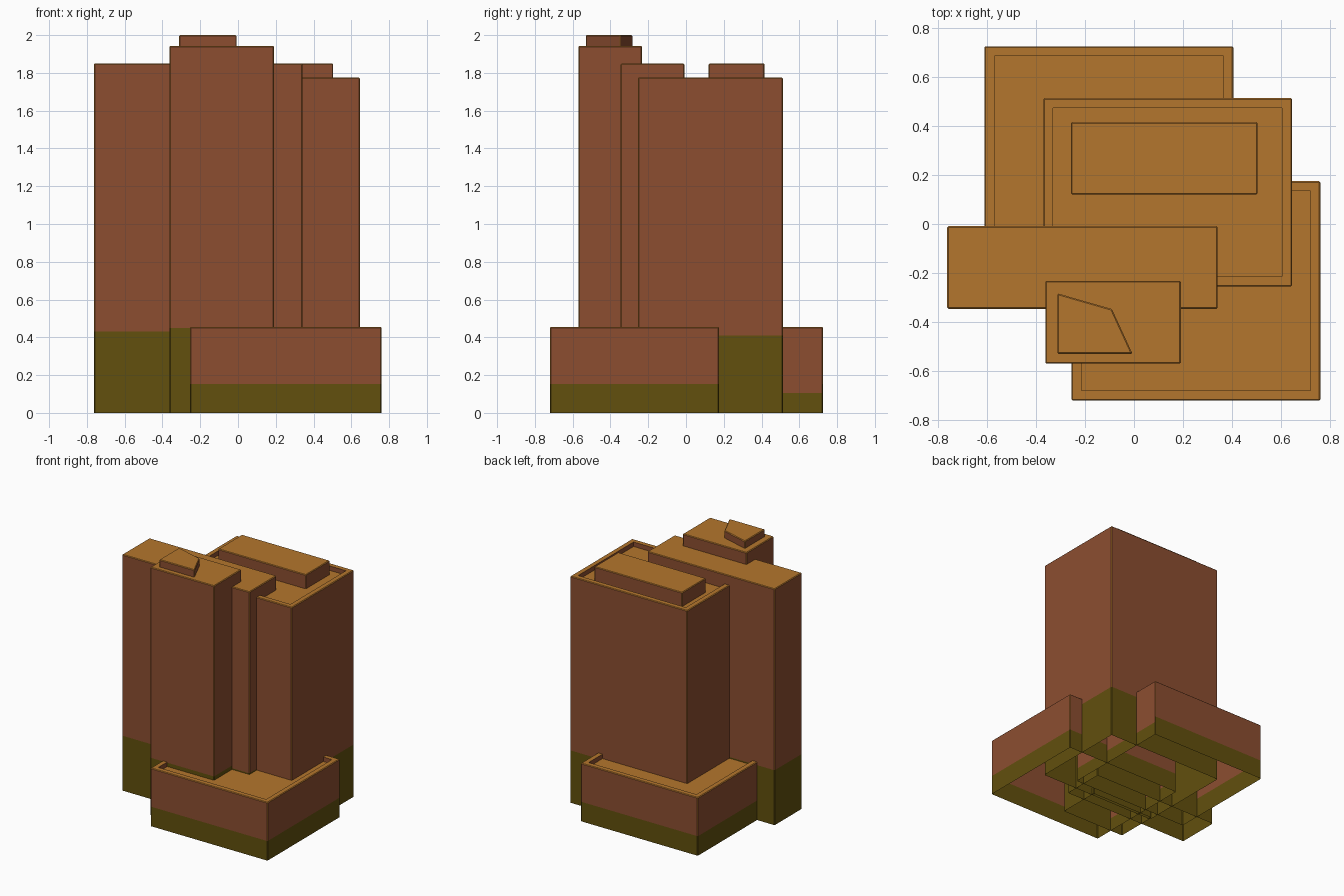
import bpy, bmesh

if "Cube" in bpy.data.objects:
    bpy.data.objects.remove(bpy.data.objects["Cube"])


def material(name, rgb):
    m = bpy.data.materials.new(name)
    m.diffuse_color = (*rgb, 1.0)
    m.use_nodes = True
    m.node_tree.nodes["Principled BSDF"].inputs["Base Color"].default_value = m.diffuse_color
    return m


BRICK, ROOF, BASE = range(3)
MATS = [material("brick_wall", (0.262, 0.076, 0.030)),
        material("ochre_roof", (0.456, 0.181, 0.026)),
        material("olive_base", (0.122, 0.080, 0.004))]
EDGE = 0.005


def rect(x0, x1, y0, y1):
    return [(x0, y0), (x1, y0), (x1, y1), (x0, y1)]


def block(name, outline, z0, z1, base=0.0, parapet=0.0, low_side=None):
    """Open-bottomed block with ochre chamfers, optional sunken roof and olive base.
    low_side = (x direction of the side with a lower base band, its height)."""
    bm = bmesh.new()
    lo = [bm.verts.new((x, y, z0)) for x, y in outline]
    hi = [bm.verts.new((x, y, z1)) for x, y in outline]
    n = len(outline)
    for i in range(n):
        j = (i + 1) % n
        bm.faces.new((lo[i], lo[j], hi[j], hi[i]))
    top = bm.faces.new(hi)
    top.material_index = ROOF
    bm.normal_update()

    # chamfered corners and roof edges
    edges = [e for e in bm.edges if not e.is_boundary]
    res = bmesh.ops.bevel(bm, geom=edges, offset=EDGE, segments=1,
                          affect='EDGES', profile=0.5)
    for f in res['faces']:
        f.material_index = ROOF
    bm.normal_update()

    # sunken roof behind a parapet
    if parapet:
        top = max(bm.faces, key=lambda f: f.calc_center_median().z)
        bmesh.ops.inset_region(bm, faces=[top], thickness=0.055 - EDGE)
        new = bmesh.ops.extrude_discrete_faces(bm, faces=[top])['faces'][0]
        bmesh.ops.translate(bm, vec=(0, 0, -parapet), verts=new.verts[:])
        bm.normal_update()
        for f in bm.faces:
            if f.calc_center_median().z > z1 - parapet - 0.001 and any(
                    v in new.verts for v in f.verts) and f is not new:
                f.material_index = BRICK

    # olive base band
    if base:
        cuts = [base] + ([low_side[1]] if low_side else [])
        for z in cuts:
            bmesh.ops.bisect_plane(
                bm, geom=bm.verts[:] + bm.edges[:] + bm.faces[:],
                plane_co=(0, 0, z), plane_no=(0, 0, 1))
        bm.normal_update()
        for f in bm.faces:
            limit = base
            if low_side and f.normal.x * low_side[0] > 0.9:
                limit = low_side[1]
            if f.calc_center_median().z < limit:
                f.material_index = BASE

    me = bpy.data.meshes.new(name)
    bm.to_mesh(me)
    bm.free()
    for m in MATS:
        me.materials.append(m)
    ob = bpy.data.objects.new(name, me)
    bpy.context.collection.objects.link(ob)
    return ob


# low wings
block("front_podium", rect(-0.255, 0.76, -0.72, 0.175), 0, 0.455,
      base=0.153, parapet=0.035, low_side=(-1, 0.105))
block("back_podium", rect(-0.61, 0.405, -0.17, 0.725), 0, 0.455,
      base=0.153, parapet=0.035, low_side=(1, 0.105))

# towers
block("main_tower", rect(-0.37, 0.645, -0.255, 0.513), 0, 1.775,
      base=0.41, parapet=0.035)
block("slab_tower", rect(-0.762, 0.341, -0.346, -0.009), 0, 1.85, base=0.43)
block("front_tower", rect(-0.362, 0.191, -0.57, -0.232), 0, 1.943, base=0.45)

# rooftop housings
block("roof_plant_room", rect(-0.257, 0.504, 0.12, 0.416), 1.74, 1.85)
block("roof_cap", [(-0.312, -0.53), (-0.006, -0.53), (-0.09, -0.347),
                   (-0.312, -0.283)], 1.94, 2.0)
